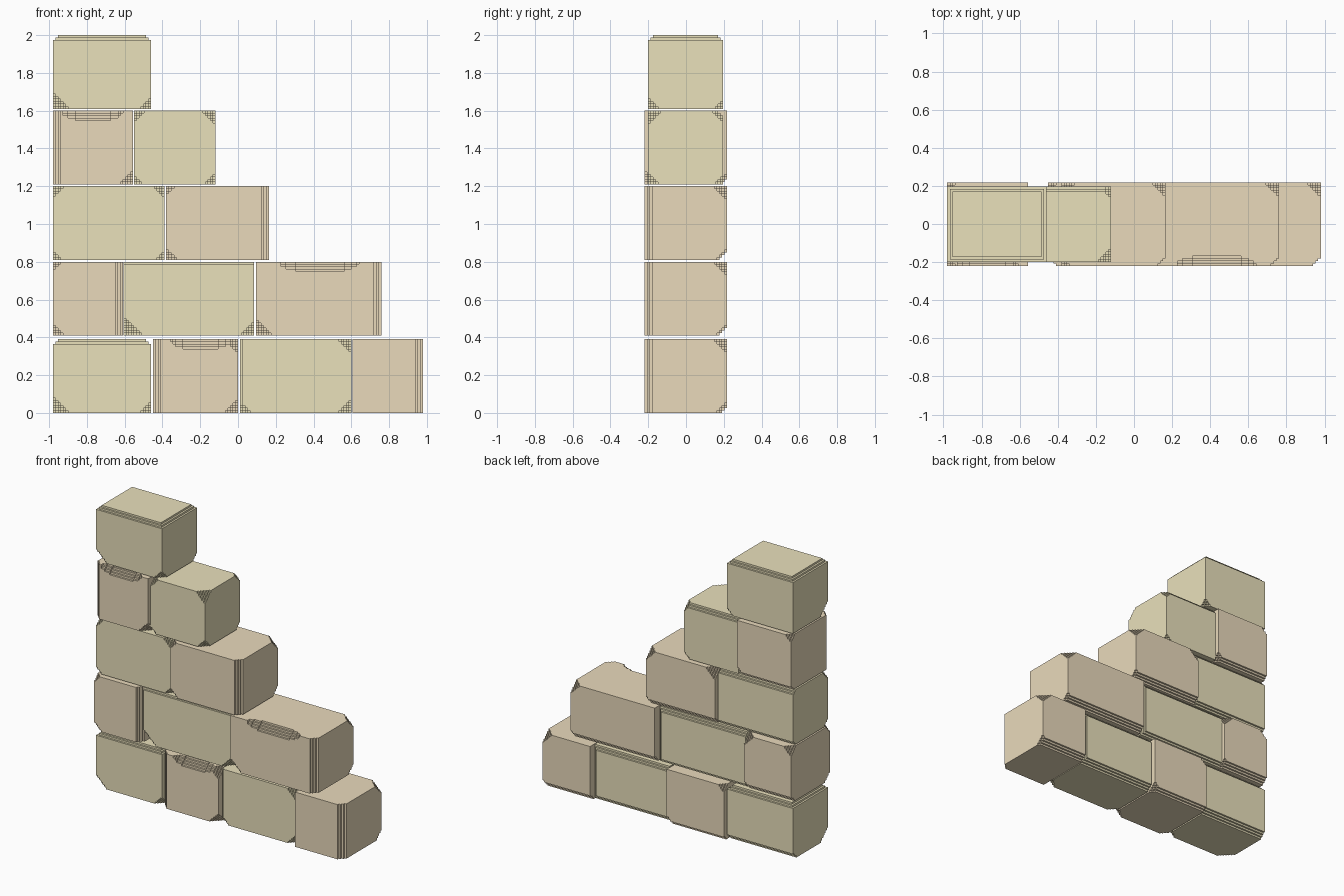
import bpy, bmesh, math
from itertools import product

if "Cube" in bpy.data.objects:
    bpy.data.objects.remove(bpy.data.objects["Cube"])

CELL = 0.0132


def material(name, rgb):
    m = bpy.data.materials.new(name)
    m.diffuse_color = (*rgb, 1)
    m.use_nodes = True
    m.node_tree.nodes["Principled BSDF"].inputs["Base Color"].default_value = m.diffuse_color
    return m


SAND = material("sandstone", (0.82, 0.75, 0.50))
CLAY = material("claystone", (0.82, 0.70, 0.50))
SIDE = {"L": (0, 0), "R": (0, 1), "F": (1, 0), "B": (1, 1), "D": (2, 0), "U": (2, 1)}


def parse(chips):
    # "RF3" = stepped right-front edge, "LFD6" = chipped left-front-bottom corner
    return [([SIDE[c] for c in s[:-1]], int(s[-1])) for s in chips.split()]


def stone(name, x0, x1, z0, mat, chips, arch=None):
    """Stone block with stair-stepped chips; arch = (centre, half width) of a front-top bite."""
    y0, y1 = (-0.20, 0.196) if mat is SAND else (-0.22, 0.217)
    lo, hi = (x0, y0, z0), (x1, y1, z0 + 0.39)
    n = [round((b - a) / CELL) for a, b in zip(lo, hi)]
    step = [(b - a) / k for a, b, k in zip(lo, hi, n)]
    removed = set()
    # stepped edges and corners
    for sides, depth in parse(chips):
        fixed = dict(sides)
        ranges = [range(depth) if a in fixed else range(n[a]) for a in range(3)]
        for p in product(*ranges):
            if sum(p[a] for a in fixed) < depth:
                removed.add(tuple(n[a] - 1 - p[a] if fixed.get(a) else p[a] for a in range(3)))
    # curved bite out of the front top edge
    if arch:
        for i in range(n[0]):
            t = (x0 + (i + 0.5) * step[0] - arch[0]) / arch[1]
            depth = round(4.4 * math.sqrt(max(0, 1 - t * t)))
            for j, k in product(range(depth), repeat=2):
                if j + k < depth:
                    removed.add((i, j, n[2] - 1 - k))

    def solid(p):
        return all(0 <= p[a] < n[a] for a in range(3)) and p not in removed

    # skin of the stepped solid
    bm = bmesh.new()
    verts = {}

    def vert(p):
        if p not in verts:
            verts[p] = bm.verts.new([lo[a] + p[a] * step[a] for a in range(3)])
        return verts[p]

    for p in product(*map(range, n)):
        if p in removed:
            continue
        for a, s in product(range(3), (0, 1)):
            q = list(p)
            q[a] += 2 * s - 1
            if solid(tuple(q)):
                continue
            b, c = (a + 1) % 3, (a + 2) % 3
            ring = []
            for u, v in ((0, 0), (1, 0), (1, 1), (0, 1)):
                w = list(p)
                w[a] += s
                w[b] += u
                w[c] += v
                ring.append(vert(tuple(w)))
            bm.faces.new(ring if s else ring[::-1])
    bmesh.ops.dissolve_limit(bm, angle_limit=0.02, verts=bm.verts[:], edges=bm.edges[:])
    me = bpy.data.meshes.new(name)
    bm.to_mesh(me)
    bm.free()
    me.materials.append(mat)
    bpy.context.collection.objects.link(bpy.data.objects.new(name, me))


RIM = "FU2 BU2 LU2 RU2 LFD6 RFD4 RBD3 "        # worn top rim
POST = "RF3 BD3 RBU5 RBD4 "                     # worn right vertical edge
LEFT = "LF3 RFD5 RBD4 LBU3 BD2 "                # worn left vertical edge

# bottom course
stone("stone_1a", -0.98, -0.46, 0.0, SAND, RIM + "BD3")
stone("stone_1b", -0.45, 0.0, 0.0, CLAY, LEFT + "RFU5", (-0.2, 0.16))
stone("stone_1c", 0.01, 0.60, 0.0, SAND, "LFD4 RFD5 RFU5 LF1 BU2 RB2 BD3")
stone("stone_1d", 0.605, 0.98, 0.0, CLAY, POST)
# second course
stone("stone_2a", -0.98, -0.61, 0.41, CLAY, POST + "LFD4 LFU3 LBU4")
stone("stone_2b", -0.605, 0.085, 0.41, SAND, "FU1 BU2 RB2 LFD7 RFD5 BD2")
stone("stone_2c", 0.095, 0.76, 0.41, CLAY, POST + "LFD6", (0.43, 0.21))
# third course
stone("stone_3a", -0.98, -0.39, 0.81, SAND, "LFU4 RFU4 LFD3 RFD3 BU2 BD2")
stone("stone_3b", -0.38, 0.165, 0.81, CLAY, POST + "LFU3 LFD4 LBU5")
# fourth course
stone("stone_4a", -0.98, -0.555, 1.21, CLAY, LEFT, (-0.77, 0.16))
stone("stone_4b", -0.55, -0.12, 1.21, SAND, "LFU4 RFU5 RFD4 LFD3 RBU4 BU2 RBD3")
# top stone
stone("stone_5", -0.98, -0.46, 1.61, SAND, RIM)
